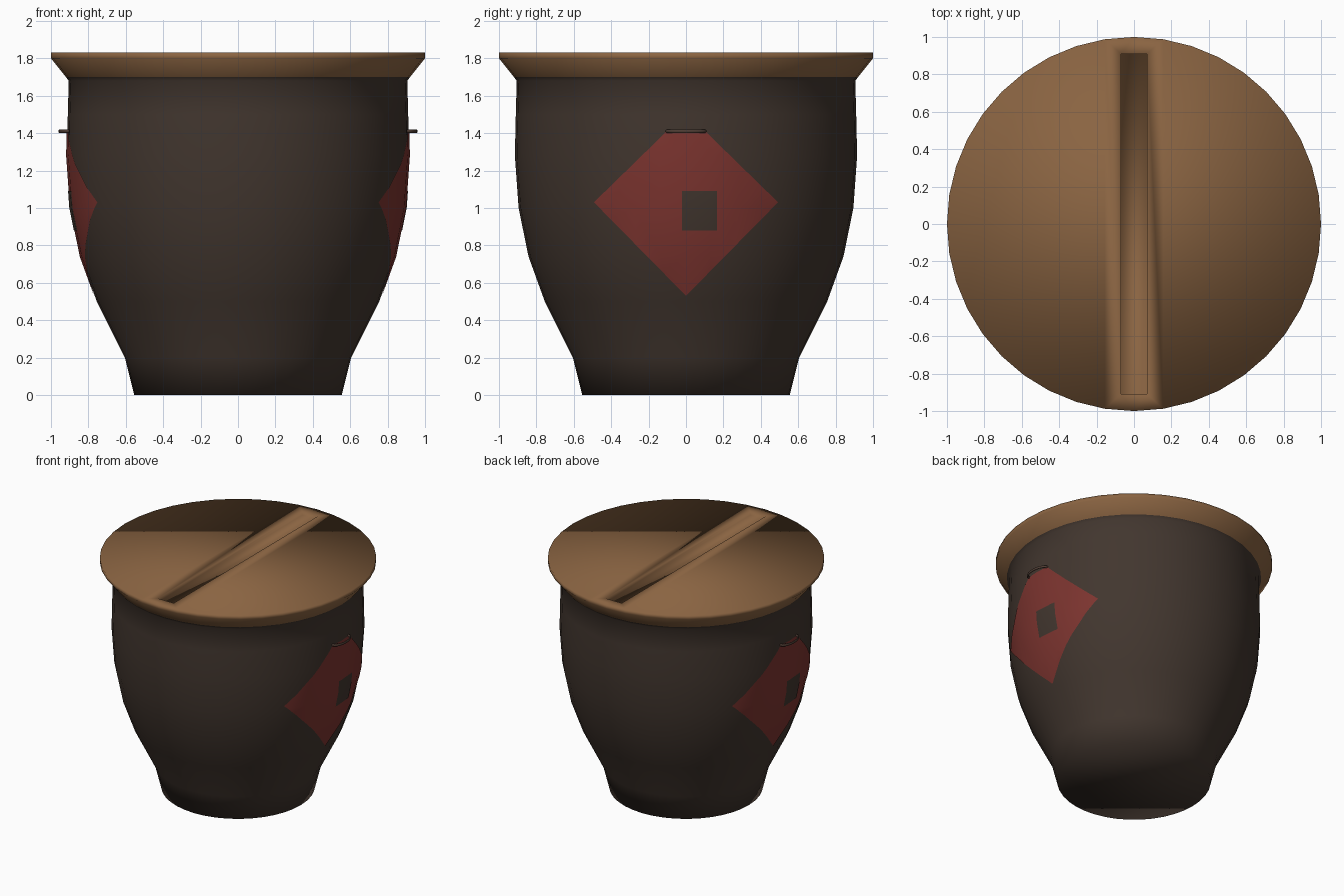
import bpy, bmesh, math
from mathutils import Vector, Matrix

if "Cube" in bpy.data.objects:
    bpy.data.objects.remove(bpy.data.objects["Cube"])

N = 40          # sides of the jar
TOP = 1.83
PROFILE = [(0.555, 0), (0.605, 0.2), (0.755, 0.5), (0.842, 0.74), (0.895, 1.0),
           (0.915, 1.28), (0.91, 1.5), (0.905, 1.68), (0.92, 1.70), (1.0, 1.80), (1.0, TOP)]


def material(name, rgb):
    m = bpy.data.materials.new(name)
    m.diffuse_color = (*rgb, 1)
    m.use_nodes = True
    m.node_tree.nodes["Principled BSDF"].inputs["Base Color"].default_value = m.diffuse_color
    return m


CLAY = material("dark_clay", (0.054, 0.037, 0.028))
WOOD = material("brown_wood", (0.254, 0.127, 0.054))
RED = material("red_paper", (0.205, 0.035, 0.029))
IRON = material("dark_brown_handle", (0.075, 0.045, 0.033))


def finish(bm, name, mats):
    me = bpy.data.meshes.new(name)
    for f in bm.faces:
        f.smooth = True
    bm.to_mesh(me)
    bm.free()
    for m in mats:
        me.materials.append(m)
    ob = bpy.data.objects.new(name, me)
    bpy.context.collection.objects.link(ob)
    return ob


def lathe(bm):
    rings = []
    for r, z in PROFILE:
        rings.append([bm.verts.new((r * math.cos(2 * math.pi * i / N),
                                    r * math.sin(2 * math.pi * i / N), z)) for i in range(N)])
    for a, b in zip(rings, rings[1:]):
        for i in range(N):
            j = (i + 1) % N
            bm.faces.new((a[i], a[j], b[j], b[i]))
    return rings


# Jar with wooden lid: one smooth turned body, lid top has a long sunken slot
bm = bmesh.new()
rings = lathe(bm)
bm.faces.new(rings[0][::-1])
rim = rings[-1]
q = N // 4
corners = [(0.07, -0.91), (0.07, 0.91), (-0.07, 0.91), (-0.07, -0.91)]
edge = [bm.verts.new((x, y, TOP)) for x, y in corners]
floor = [bm.verts.new((x, y, TOP - 0.03)) for x, y in corners]
bm.faces.new([rim[i % N] for i in range(-q + 1, q)])            # right half of lid
bm.faces.new([rim[i] for i in range(q + 1, 3 * q)])             # left half of lid
bm.faces.new((rim[3 * q + 1], rim[q - 1], edge[1], edge[0]))
bm.faces.new((rim[q + 1], rim[3 * q - 1], edge[3], edge[2]))
bm.faces.new((rim[q - 1], rim[q], rim[q + 1], edge[2], edge[1]))
bm.faces.new((rim[3 * q - 1], rim[3 * q], rim[3 * q + 1], edge[0], edge[3]))
for i in range(4):
    j = (i + 1) % 4
    bm.faces.new((edge[i], edge[j], floor[j], floor[i]))
bm.faces.new(floor)
for f in bm.faces:
    f.material_index = 1 if f.calc_center_median().z > 1.70 else 0
finish(bm, "jar_and_lid", [CLAY, WOOD])


# Thin plates cut out of the jar surface by planes (point y, z and outward normal y, z)
def plate(name, planes, offset, mat, turn):
    bm = bmesh.new()
    lathe(bm)
    cuts = [((0, 0, 0), (-1, 0, 0))]
    cuts += [((0, py, pz), (0, ny, nz)) for py, pz, ny, nz in planes]
    for co, no in cuts:
        bmesh.ops.bisect_plane(bm, geom=bm.verts[:] + bm.edges[:] + bm.faces[:],
                               plane_co=co, plane_no=no, clear_outer=True)
    for v in bm.verts:
        v.co += Vector((v.co.x, v.co.y, 0)).normalized() * offset
    bmesh.ops.rotate(bm, verts=bm.verts, cent=(0, 0, 0), matrix=Matrix.Rotation(turn, 3, 'Z'))
    finish(bm, name, [mat])


diamond = [(0.49, 1.03, 0.98, 1), (-0.49, 1.03, -0.98, 1), (0.49, 1.03, 1, -0.98),
           (-0.49, 1.03, -1, -0.98), (0, 1.41, 0, 1)]
square = [(0.165, 0, 1, 0), (-0.02, 0, -1, 0), (0, 1.09, 0, 1), (0, 0.88, 0, -1)]

for side, turn in (("right", 0), ("left", math.pi)):
    plate(side + "_label", diamond, 0.004, RED, turn)
    plate(side + "_label_plain_patch", square, 0.007, CLAY, turn)
    # Small loop handle half sunk in the wall above the label
    bpy.ops.mesh.primitive_torus_add(major_segments=20, minor_segments=6,
                                     major_radius=0.1, minor_radius=0.01,
                                     location=(0.905 * math.cos(turn), 0, 1.41))
    ob = bpy.context.object
    ob.name = side + "_handle"
    ob.scale.x = 0.5
    ob.data.materials.append(IRON)
    bpy.ops.object.shade_smooth()
